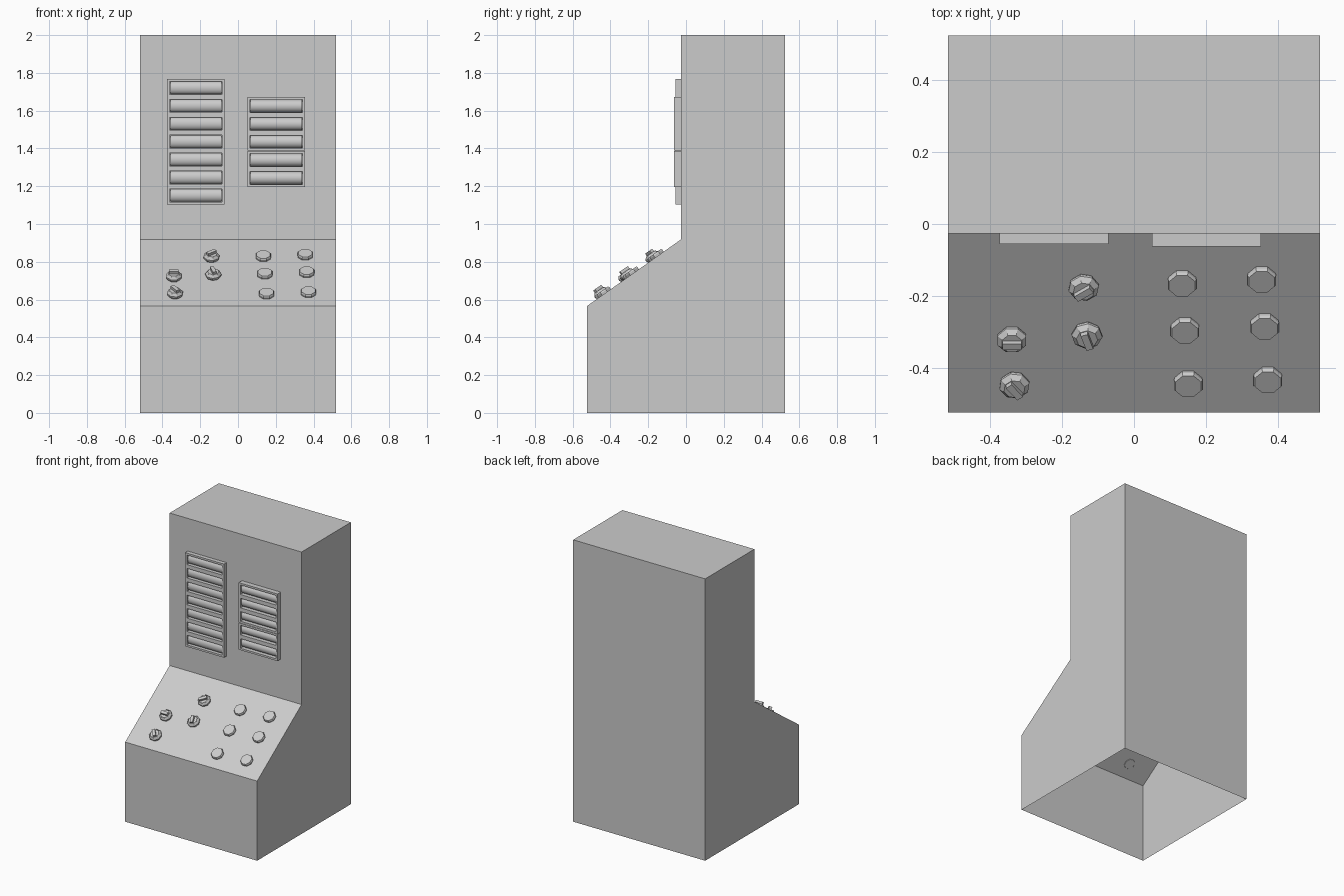
import bpy, bmesh, math
from mathutils import Matrix, Vector

if "Cube" in bpy.data.objects:
    bpy.data.objects.remove(bpy.data.objects["Cube"])

WALL_Y = -0.027
SLOPE_A, SLOPE_B = Vector((0, -0.525, 0.565)), Vector((0, WALL_Y, 0.918))
TILT = math.atan2(SLOPE_B.z - SLOPE_A.z, SLOPE_B.y - SLOPE_A.y)


def finish(name, bm, smooth=False):
    bmesh.ops.recalc_face_normals(bm, faces=bm.faces)
    mesh = bpy.data.meshes.new(name)
    bm.to_mesh(mesh)
    bm.free()
    ob = bpy.data.objects.new(name, mesh)
    bpy.context.collection.objects.link(ob)
    if smooth:
        bpy.ops.object.select_all(action='DESELECT')
        ob.select_set(True)
        bpy.context.view_layer.objects.active = ob
        bpy.ops.object.shade_smooth_by_angle(angle=math.radians(40))
    return ob


# Cabinet shell: side profile pulled across the width, open underneath
profile = [(-0.525, 0), SLOPE_A.yz, SLOPE_B.yz, (WALL_Y, 2), (0.525, 2), (0.525, 0)]
bm = bmesh.new()
left = [bm.verts.new((-0.518, y, z)) for y, z in profile]
right = [bm.verts.new((0.518, y, z)) for y, z in profile]
bm.faces.new(left)
bm.faces.new(right)
for i in range(len(profile) - 1):
    bm.faces.new((left[i], left[i + 1], right[i + 1], right[i]))
finish("cabinet", bm)


def louvre(name, x0, x1, z0, z1, count, front, margin=0.0135):
    # Frame: a column of cells, each inset and sunk into a pocket
    bm = bmesh.new()
    rows = []
    for i in range(count + 1):
        z = z0 + (z1 - z0) * i / count
        rows.append([bm.verts.new((x, front, z)) for x in (x0, x1)])
    cells = [bm.faces.new((a[0], a[1], b[1], b[0])) for a, b in zip(rows, rows[1:])]
    rim = [e for e in bm.edges if e.is_boundary]
    sides = bmesh.ops.extrude_edge_only(bm, edges=rim)
    for v in sides["geom"]:
        if isinstance(v, bmesh.types.BMVert):
            v.co.y = WALL_Y
    bmesh.ops.inset_individual(bm, faces=cells, thickness=margin, use_even_offset=True)
    pockets = bmesh.ops.extrude_discrete_faces(bm, faces=cells)["faces"]
    for f in pockets:
        ring = list(f.verts)
        for v in ring:
            v.co.y = WALL_Y - 0.002
    bmesh.ops.remove_doubles(bm, verts=bm.verts, dist=1e-6)
    # Close pocket walls between the inset rims and the sunk floors
    floors = [f for f in bm.faces if all(abs(v.co.y - WALL_Y + 0.002) < 1e-5 for v in f.verts)]
    for f in floors:
        for e in list(f.edges):
            a, b = e.verts
            if len(e.link_faces) == 1:
                top = []
                for v in (b, a):
                    p = Vector((v.co.x, front, v.co.z))
                    top.append(min(bm.verts, key=lambda w: (w.co - p).length))
                bm.faces.new((a, b, top[0], top[1]))
    finish(name + "_frame", bm)

    # Rounded slat inside each pocket
    bm = bmesh.new()
    half = (z1 - z0) / count / 2 - margin
    bulge = (WALL_Y - front) * 0.85
    for i in range(count):
        zc = z0 + (z1 - z0) * (i + 0.5) / count
        ends = []
        for x in (x0 + margin + 0.003, x1 - margin - 0.003):
            ends.append([bm.verts.new((x, WALL_Y - bulge * math.sin(math.pi * k / 10),
                                       zc - half * math.cos(math.pi * k / 10)))
                         for k in range(11)])
        for k in range(10):
            bm.faces.new((ends[0][k], ends[0][k + 1], ends[1][k + 1], ends[1][k]))
        bm.faces.new(ends[0])
        bm.faces.new(ends[1])
    finish(name + "_slats", bm, smooth=True)


louvre("left_vent", -0.375, -0.071, 1.104, 1.768, 7, -0.056)
louvre("right_vent_upper", 0.05, 0.354, 1.388, 1.672, 3, -0.063)
louvre("right_vent_lower", 0.05, 0.354, 1.196, 1.386, 2, -0.063)


def control(name, x, y, rings, spin=0.0, bar=None):
    # Octagonal stack of (radius, height) rings standing on the sloped desk
    bm = bmesh.new()
    loops = []
    for r, h in rings:
        loops.append([bm.verts.new((r * math.cos(a), r * math.sin(a), h))
                      for a in (math.tau * (k + 0.5) / 8 + spin for k in range(8))])
    for lo, hi in zip(loops, loops[1:]):
        for k in range(8):
            n = (k + 1) % 8
            bm.faces.new((lo[k], lo[n], hi[n], hi[k]))
    bm.faces.new(loops[-1])
    # Raised grip bar
    if bar is not None:
        m = (Matrix.Rotation(bar, 4, 'Z') @ Matrix.Translation((0, 0, rings[-1][1] + 0.007))
             @ Matrix.Diagonal((0.052, 0.02, 0.018, 1)))
        bmesh.ops.create_cube(bm, size=1, matrix=m)
    z = SLOPE_A.z + (y - SLOPE_A.y) * math.tan(TILT)
    ob = finish(name, bm)
    ob.location = (x, y, z)
    ob.rotation_euler = (TILT, 0, 0)


# Rotary knobs on the left
KNOB = [(0.037, -0.002), (0.043, 0.010), (0.043, 0.017), (0.035, 0.026), (0.030, 0.032)]
for i, (x, y, ang) in enumerate([(-0.340, -0.315, 0), (-0.333, -0.442, -52),
                                 (-0.140, -0.170, 35), (-0.131, -0.303, 108)]):
    control(f"knob_{i + 1}", x, y, KNOB, math.radians(ang), math.radians(ang))

# Push buttons on the right, each row drifting slightly sideways
BUTTON = [(0.041, -0.002), (0.043, 0.012), (0.039, 0.020)]
for row, (x, y) in enumerate([(0.134, -0.161), (0.142, -0.292), (0.151, -0.441)]):
    for col in range(2):
        control(f"button_{row + 1}_{col + 1}", x + 0.222 * col, y + 0.011 * col, BUTTON)
